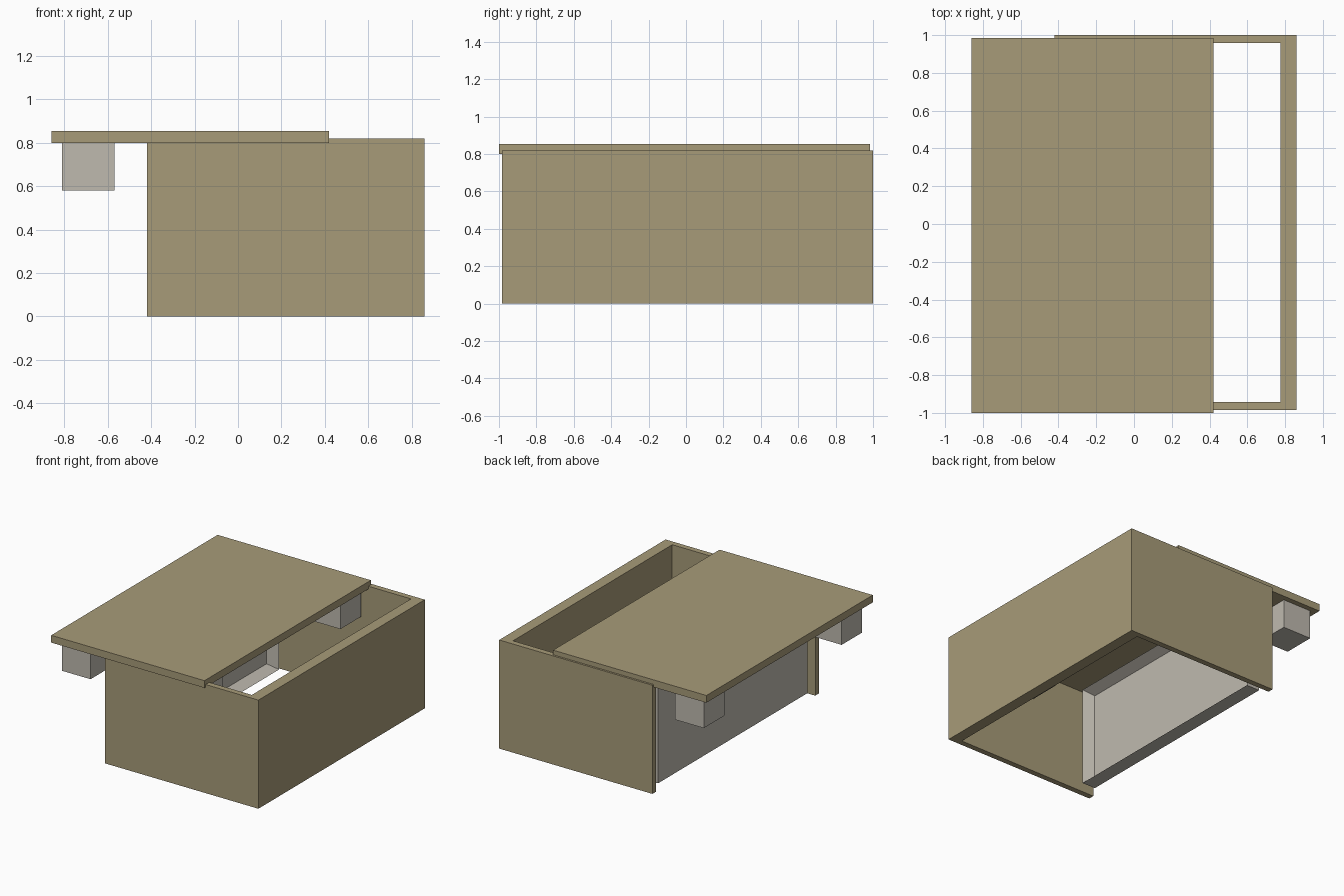
import bpy, bmesh

if "Cube" in bpy.data.objects:
    bpy.data.objects.remove(bpy.data.objects["Cube"])


def material(name, rgb):
    m = bpy.data.materials.new(name)
    m.diffuse_color = (*rgb, 1.0)
    m.use_nodes = True
    m.node_tree.nodes["Principled BSDF"].inputs["Base Color"].default_value = m.diffuse_color
    return m


OLIVE = material("olive_wood", (0.39, 0.33, 0.19))
GREY = material("warm_grey", (0.52, 0.49, 0.43))


def build(name, boxes, mat):
    """One object made of boxes given as (x0, x1, y0, y1, z0, z1)."""
    bm = bmesh.new()
    for x0, x1, y0, y1, z0, z1 in boxes:
        verts = bmesh.ops.create_cube(bm, size=1.0)["verts"]
        for v in verts:
            v.co = (x1 if v.co.x > 0 else x0,
                    y1 if v.co.y > 0 else y0,
                    z1 if v.co.z > 0 else z0)
    mesh = bpy.data.meshes.new(name)
    bm.to_mesh(mesh)
    bm.free()
    mesh.materials.append(mat)
    obj = bpy.data.objects.new(name, mesh)
    bpy.context.collection.objects.link(obj)
    return obj


# Open-bottomed body: three-sided surround as one U-shaped extrusion
outline = [(-0.42, -0.985), (0.86, -0.985), (0.86, 1.0), (-0.42, 1.0),
           (-0.42, 0.957), (0.775, 0.957), (0.775, -0.942), (-0.42, -0.942)]
bm = bmesh.new()
face = bm.faces.new([bm.verts.new((x, y, 0)) for x, y in outline])
ext = bmesh.ops.extrude_face_region(bm, geom=[face])["geom"]
for v in ext:
    if isinstance(v, bmesh.types.BMVert):
        v.co.z = 0.82
bmesh.ops.recalc_face_normals(bm, faces=bm.faces)
body_mesh = bpy.data.meshes.new("body_walls")
bm.to_mesh(body_mesh)
bm.free()
body_mesh.materials.append(OLIVE)
bpy.context.collection.objects.link(bpy.data.objects.new("body_walls", body_mesh))

# Slid-over top slab
build("top_slab", [(-0.86, 0.42, -1.0, 0.985, 0.80, 0.855)], OLIVE)

# Four corner blocks under the slab
for i, x in enumerate((-0.81, 0.125)):
    for j, y in enumerate((-0.945, 0.70)):
        build(f"corner_block_{i}{j}", [(x, x + 0.24, y, y + 0.245, 0.58, 0.80)], GREY)

# Inset tray-like panel closing the left side, its recess facing inward
X0, X1, Y, Z0, Z1, T = -0.39, -0.28, 0.89, 0.03, 0.78, 0.05
panel = build("side_panel", [(X0, X1, -Y, Y, Z0, Z1)], GREY)
bm = bmesh.new()
bm.from_mesh(panel.data)
inner = max(bm.faces, key=lambda f: f.calc_center_median().x)
bmesh.ops.inset_region(bm, faces=[inner], thickness=T)
for v in inner.verts:
    v.co.x = X0 + 0.03
bm.to_mesh(panel.data)
bm.free()
